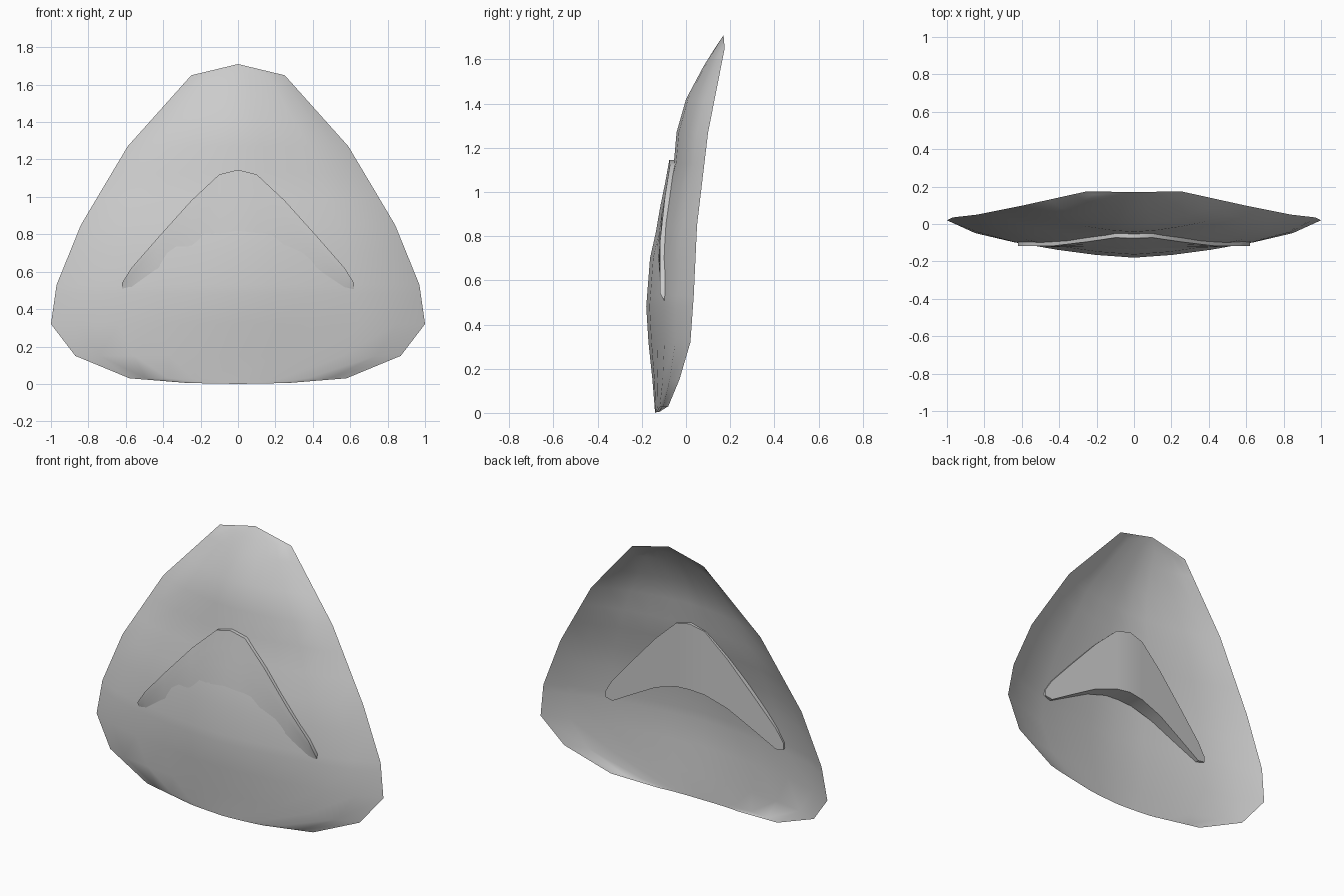
import bpy, bmesh

if "Cube" in bpy.data.objects:
    bpy.data.objects.remove(bpy.data.objects["Cube"])


def lerp(table, t, k=1):
    """Piecewise-linear lookup of column k by column 0."""
    for a, b in zip(table, table[1:]):
        if t <= b[0]:
            f = max(0.0, (t - a[0]) / (b[0] - a[0]))
            return a[k] + f * (b[k] - a[k])
    return table[-1][k]


# rim: height, half width, depth
RIM = [(0.0, 0.27, -0.12), (0.03, 0.58, -0.08), (0.15, 0.87, -0.03),
       (0.32, 1.0, 0.02), (0.53, 0.97, 0.035), (0.85, 0.84, 0.05),
       (1.27, 0.59, 0.10), (1.65, 0.25, 0.175)]
# centre line: height, depth
MID = [(0.0, -0.14), (0.15, -0.152), (0.32, -0.17), (0.48, -0.18), (0.7, -0.163),
       (0.9, -0.118), (1.13, -0.055), (1.3, -0.04), (1.42, 0.0),
       (1.57, 0.08), (1.65, 0.13)]
# cross curve: fraction of half width, bulge
BULGE = [(0, 1), (0.21, 0.93), (0.42, 0.80), (0.64, 0.62), (0.85, 0.36), (1, 0)]


def shell_y(x, z):
    u = abs(x) / lerp(RIM, z)
    edge = lerp(RIM, z, 2)
    return edge + (lerp(MID, z) - edge) * lerp(BULGE, u)


def finish(name, bm, angle):
    bmesh.ops.recalc_face_normals(bm, faces=bm.faces)
    mesh = bpy.data.meshes.new(name)
    bm.to_mesh(mesh)
    bm.free()
    ob = bpy.data.objects.new(name, mesh)
    bpy.context.collection.objects.link(ob)
    bpy.ops.object.select_all(action='DESELECT')
    ob.select_set(True)
    bpy.context.view_layer.objects.active = ob
    bpy.ops.object.shade_smooth_by_angle(angle=angle)
    return ob


def skin(bm, rows):
    for a, b in zip(rows, rows[1:]):
        for i in range(len(a) - 1):
            bm.faces.new((a[i], a[i + 1], b[i + 1], b[i]))


# curved shield plate, a single open sheet
bm = bmesh.new()
us = [-b[0] for b in BULGE[:0:-1]] + [b[0] for b in BULGE]
rows = []
for z in (0, 0.03, 0.15, 0.32, 0.48, 0.53, 0.7, 0.85, 0.99, 1.13, 1.27, 1.42, 1.57, 1.65):
    w = lerp(RIM, z)
    rows.append([bm.verts.new((u * w, shell_y(u * w, z),
                               z + (0.005 * abs(u) if z == 0 else 0))) for u in us])
skin(bm, rows)
tip = bm.verts.new((0, 0.17, 1.71))
for a, b in zip(rows[-1], rows[-1][1:]):
    bm.faces.new((a, b, tip))
finish("shield_plate", bm, 1.2)

# crescent block behind the plate, its upper edge breaking through the front
# x, upper height, lower height
ARM = [(0, 1.145, 0.73), (0.1, 1.12, 0.72), (0.25, 0.98, 0.67),
       (0.43, 0.78, 0.57), (0.57, 0.62, 0.49), (0.62, 0.54, 0.50)]
cols = [(-x, a, b) for x, a, b in ARM[:0:-1]] + ARM
bm = bmesh.new()
loops = []
for x, hi, lo in cols:
    ring = []
    for t in (0, 0.25, 0.5, 0.75, 1):
        z = lo + (hi - lo) * t
        ring.append(bm.verts.new((x, shell_y(x, z) + 0.006 - 0.028 * t, z)))
    back = -0.035 - 0.08 * abs(x)
    ring += [bm.verts.new((x, back, hi)), bm.verts.new((x, back, lo))]
    loops.append(ring)
skin(bm, [r + r[:1] for r in loops])
bm.faces.new(loops[0])
bm.faces.new(loops[-1])
finish("crescent_brow", bm, 0.6)
